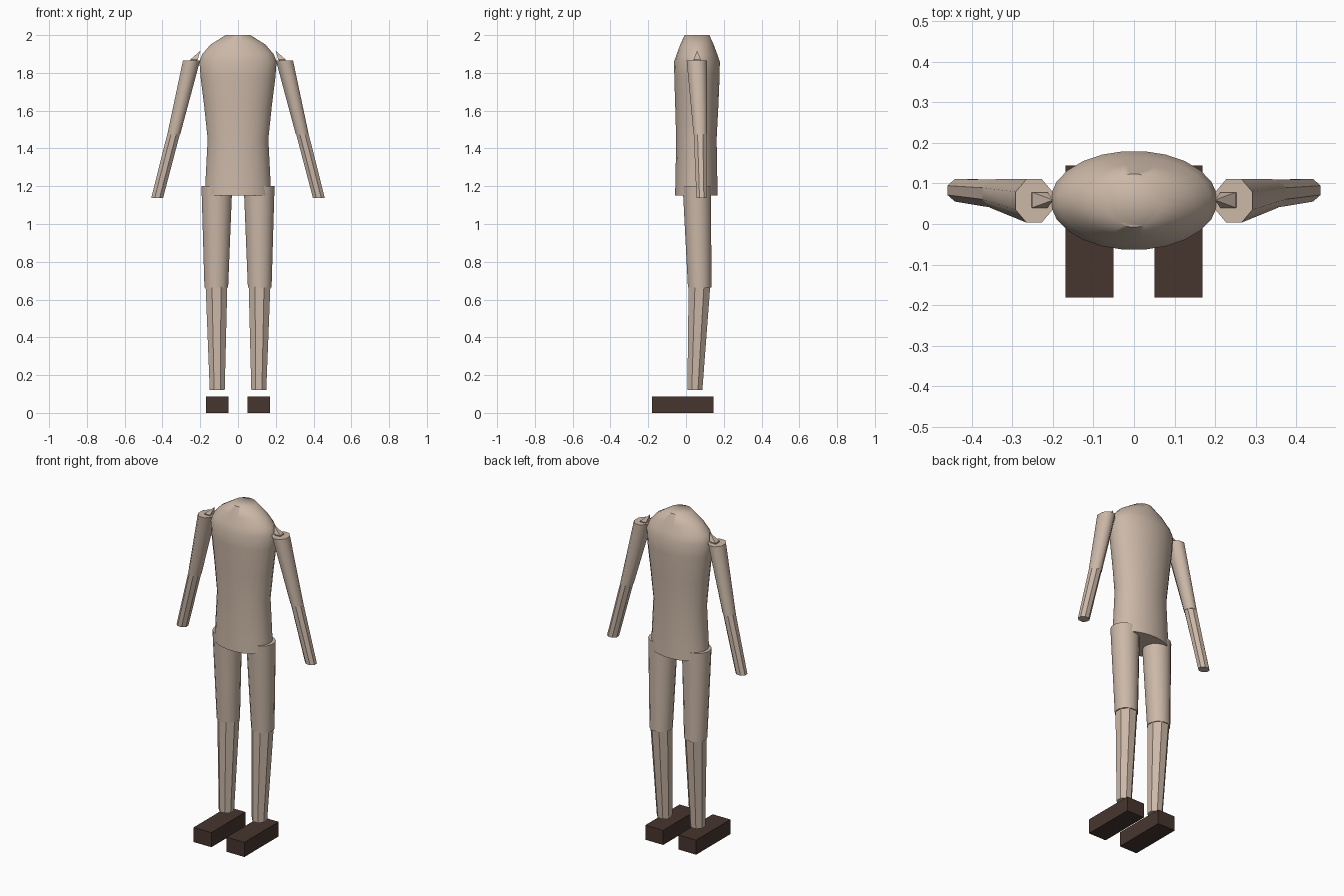
import bpy, bmesh, math

cube = bpy.data.objects.get("Cube")
if cube:
    bpy.data.objects.remove(cube, do_unlink=True)


def make_material(name, color):
    mat = bpy.data.materials.new(name)
    mat.use_nodes = True
    mat.diffuse_color = (*color, 1)
    mat.node_tree.nodes["Principled BSDF"].inputs["Base Color"].default_value = (*color, 1)
    return mat


skin = make_material("pale skin", (0.60, 0.48, 0.39))
leather = make_material("dark brown leather", (0.062, 0.036, 0.028))


def finish(name, bm, mat, smooth_angle=None):
    bmesh.ops.recalc_face_normals(bm, faces=bm.faces)
    mesh = bpy.data.meshes.new(name)
    bm.to_mesh(mesh)
    bm.free()
    mesh.materials.append(mat)
    obj = bpy.data.objects.new(name, mesh)
    bpy.context.collection.objects.link(obj)
    if smooth_angle:
        bpy.ops.object.select_all(action="DESELECT")
        obj.select_set(True)
        bpy.context.view_layer.objects.active = obj
        bpy.ops.object.shade_smooth_by_angle(angle=math.radians(smooth_angle))
    return obj


def loft(name, rings, sides, mat, smooth_angle=None):
    """Capped skin over horizontal ellipses given as (x, y, z, rx, ry)."""
    bm = bmesh.new()
    loops = []
    for x, y, z, rx, ry in rings:
        angles = [math.tau * (i + 0.5) / sides for i in range(sides)]
        loops.append([bm.verts.new((x + rx * math.cos(a), y + ry * math.sin(a), z))
                      for a in angles])
    for low, high in zip(loops, loops[1:]):
        for i in range(sides):
            j = (i + 1) % sides
            bm.faces.new((low[i], low[j], high[j], high[i]))
    bm.faces.new(loops[0])
    bm.faces.new(loops[-1])
    return finish(name, bm, mat, smooth_angle)


# Torso, narrow at the waist and rounded over the shoulders
loft("torso", [
    (0, 0.055, 1.15, 0.177, 0.114),
    (0, 0.055, 1.22, 0.174, 0.112),
    (0, 0.055, 1.45, 0.162, 0.108),
    (0, 0.057, 1.62, 0.180, 0.115),
    (0, 0.058, 1.78, 0.200, 0.121),
    (0, 0.058, 1.86, 0.206, 0.122),
    (0, 0.058, 1.90, 0.190, 0.108),
    (0, 0.058, 1.95, 0.146, 0.089),
    (0, 0.058, 2.00, 0.066, 0.066),
], 24, skin, 60)

for side, s in (("left", 1), ("right", -1)):
    # Arms
    loft(side + "_upper_arm", [
        (s * 0.340, 0.075, 1.475, 0.037, 0.038),
        (s * 0.246, 0.057, 1.866, 0.049, 0.058),
    ], 8, skin, 50)
    loft(side + "_forearm", [
        (s * 0.428, 0.083, 1.138, 0.034, 0.030),
        (s * 0.340, 0.075, 1.480, 0.036, 0.037),
    ], 8, skin)
    # Pointed joint that rises from the arm to the shoulder
    loft(side + "_shoulder_joint", [
        (s * 0.260, 0.059, 1.80, 0.003, 0.003),
        (s * 0.232, 0.059, 1.872, 0.027, 0.027),
        (s * 0.200, 0.059, 1.916, 0.001, 0.001),
    ], 4, skin)
    # Legs
    loft(side + "_thigh", [
        (s * 0.115, 0.072, 0.665, 0.064, 0.063),
        (s * 0.112, 0.058, 1.20, 0.083, 0.077),
    ], 16, skin, 50)
    loft(side + "_shin", [
        (s * 0.110, 0.047, 0.122, 0.043, 0.043),
        (s * 0.114, 0.071, 0.67, 0.062, 0.062),
    ], 8, skin)
    # Block foot
    bm = bmesh.new()
    bmesh.ops.create_cube(bm, size=1)
    bmesh.ops.scale(bm, vec=(0.118, 0.325, 0.088), verts=bm.verts)
    bmesh.ops.translate(bm, vec=(s * 0.110, -0.018, 0.044), verts=bm.verts)
    finish(side + "_foot", bm, leather)
